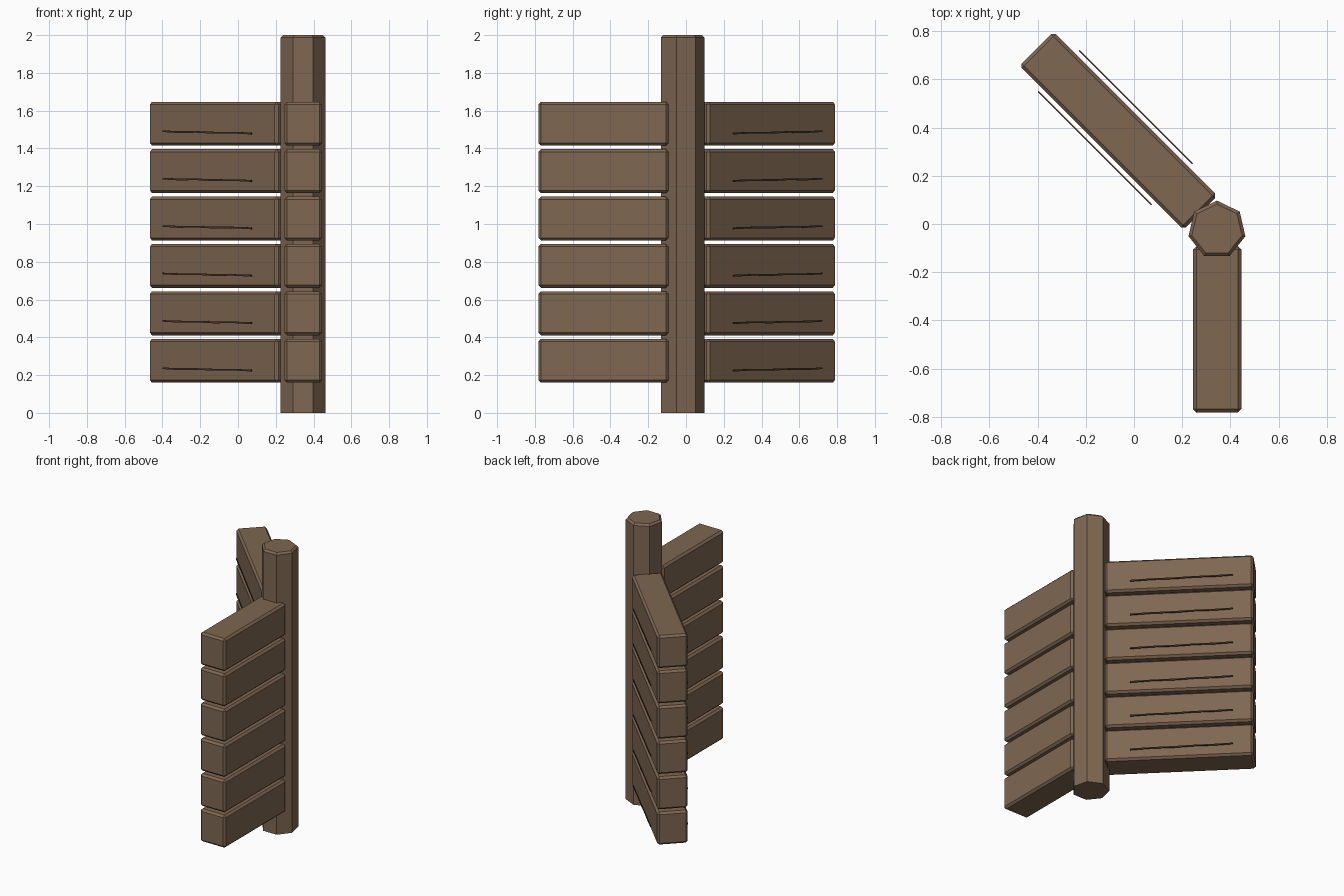
import bpy, bmesh, math
from mathutils import Matrix

if "Cube" in bpy.data.objects:
    bpy.data.objects.remove(bpy.data.objects["Cube"])

def material(name, rgb):
    m = bpy.data.materials.new(name)
    m.diffuse_color = (*rgb, 1)
    m.use_nodes = True
    m.node_tree.nodes["Principled BSDF"].inputs["Base Color"].default_value = m.diffuse_color
    return m

WOOD = material("brown wood", (0.209, 0.136, 0.083))
DARK = material("dark brown crack", (0.063, 0.039, 0.024))

def add_object(name, bm, mat, loc=(0, 0, 0), turn=0):
    bmesh.ops.recalc_face_normals(bm, faces=bm.faces[:])
    mesh = bpy.data.meshes.new(name)
    bm.to_mesh(mesh)
    bm.free()
    mesh.materials.append(mat)
    ob = bpy.data.objects.new(name, mesh)
    ob.location = loc
    ob.rotation_euler.z = turn
    bpy.context.collection.objects.link(ob)
    return ob

def plank(name, size, loc, turn=0):
    bm = bmesh.new()
    bmesh.ops.create_cube(bm, size=1, matrix=Matrix.Diagonal((*size, 1)))
    bmesh.ops.bevel(bm, geom=bm.edges[:], offset=0.014, segments=1, affect='EDGES')
    return add_object(name, bm, WOOD, loc, turn)

def crack(name, side, loc, turn):
    # thin wavy plate running along one broad side of a plank
    outline = [(-0.350, 0.004, 0), (-0.23, 0.005, -0.002), (-0.10, 0.004, 0.001),
               (0.03, 0.005, -0.001), (0.17, 0.004, 0.002), (0.314, 0.005, 0)]
    bm = bmesh.new()
    rings = []
    for x, half, wave in outline:
        z = -0.040 - 0.012 * (x + 0.35) / 0.664 + wave
        y = side * 0.120
        rings.append([bm.verts.new((x, y + dy, z + dz)) for dy, dz in
                      ((-0.003, -half), (0.003, -half), (0.003, half), (-0.003, half))])
    for a, b in zip(rings, rings[1:]):
        for i in range(4):
            j = (i + 1) % 4
            bm.faces.new((a[i], a[j], b[j], b[i]))
    bm.faces.new(rings[0])
    bm.faces.new(rings[-1])
    return add_object(name, bm, DARK, loc, turn)

# Seven-sided post with a chamfered top
bm = bmesh.new()
bmesh.ops.create_cone(bm, cap_ends=True, segments=7, radius1=0.121, radius2=0.121, depth=2)
bm.verts.ensure_lookup_table()
corner = bm.verts[0].co
spin = math.pi / 2 - math.atan2(corner.y, corner.x)
bmesh.ops.rotate(bm, verts=bm.verts[:], cent=(0, 0, 0), matrix=Matrix.Rotation(spin, 3, 'Z'))
rim = [e for e in bm.edges if all(v.co.z > 0 for v in e.verts)]
bmesh.ops.bevel(bm, geom=rim, offset=0.013, segments=1, affect='EDGES')
add_object("post", bm, WOOD, (0.344, -0.024, 1))

# Two stacks of planks meeting at the post
TURN = -math.pi / 4
for i in range(6):
    z = 0.276 + 0.251 * i
    plank(f"front_plank_{i + 1}", (0.2, 0.69, 0.232), (0.345, -0.437, z))
    centre = (-0.065, 0.387, z)
    plank(f"back_plank_{i + 1}", (0.962, 0.2, 0.232), centre, TURN)
    for side, label in ((-1, "outer"), (1, "inner")):
        crack(f"{label}_crack_{i + 1}", side, centre, TURN)
